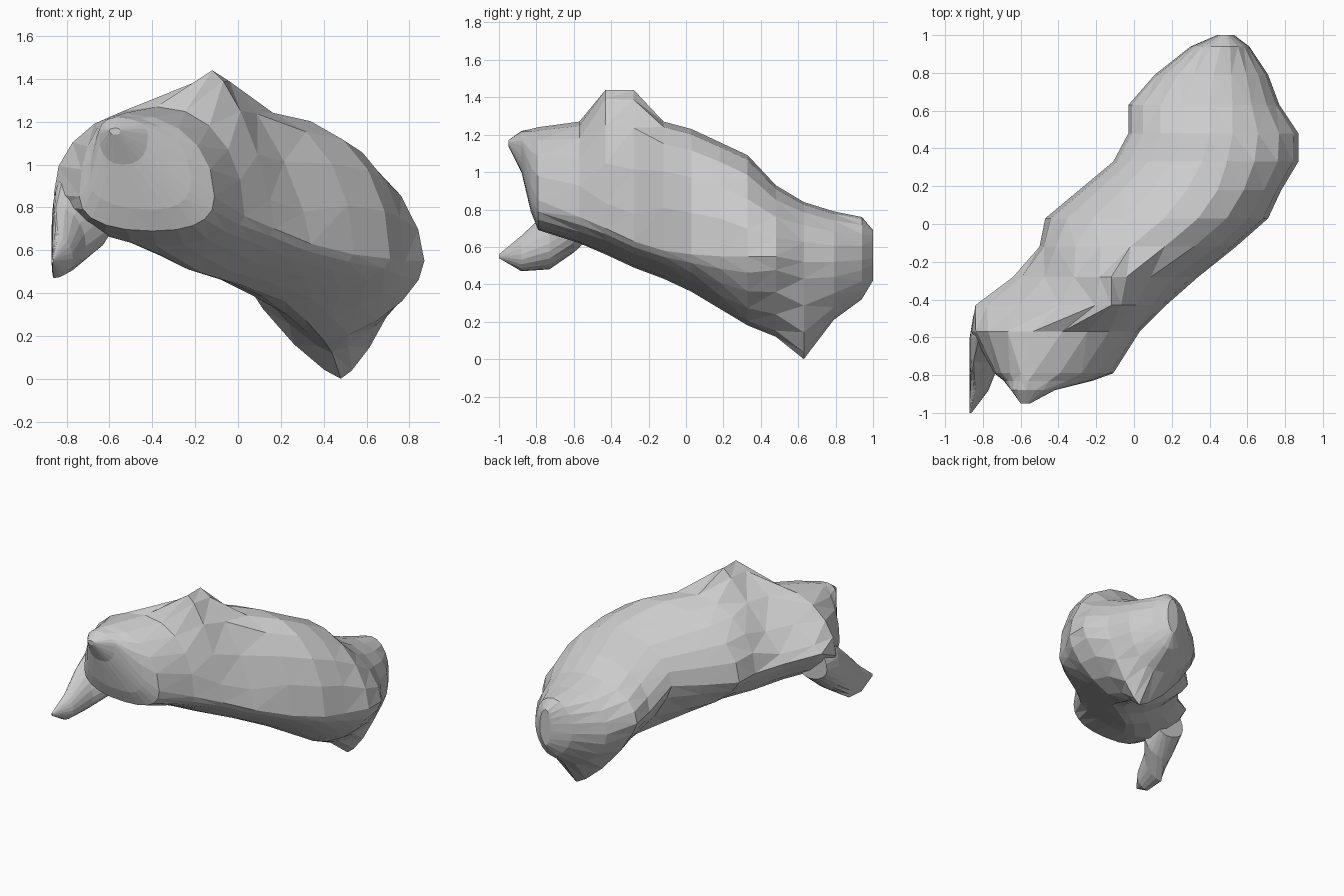
import bpy, bmesh, math

SEGMENTS = 20


def section(y, x0, x1, z0, z1, xt, xb, zs, top=(2, 2), low=(2, 2), tilt=0.0):
    """Lopsided ring through its extremes; top/low hold (left, right) roundness."""
    ring = []
    for i in range(SEGMENTS):
        a = 2 * math.pi * i / SEGMENTS
        c, s = math.cos(a), math.sin(a)
        upper = s >= 0
        p = 2 / (top if upper else low)[c > 0]
        xc = xt if upper else xb
        x = xc + abs(c) ** p * ((x1 - xc) if c > 0 else (x0 - xc))
        zm = zs + tilt * (x1 - x) / (x1 - x0)     # left side sits higher
        z = zm + abs(s) ** p * ((z1 if upper else z0) - zm)
        ring.append((x, y, z))
    return ring


def loft(name, rings):
    bm = bmesh.new()
    loops = [[bm.verts.new(p) for p in r] for r in rings]
    for a, b in zip(loops, loops[1:]):
        for i in range(SEGMENTS):
            j = (i + 1) % SEGMENTS
            bm.faces.new((a[i], a[j], b[j], b[i]))
    bm.faces.new(loops[0])
    bm.faces.new(loops[-1][::-1])
    bmesh.ops.recalc_face_normals(bm, faces=bm.faces)
    bmesh.ops.triangulate(bm, faces=bm.faces)
    mesh = bpy.data.meshes.new(name)
    bm.to_mesh(mesh)
    bm.free()
    obj = bpy.data.objects.new(name, mesh)
    bpy.context.collection.objects.link(obj)
    return obj


# Main lump: y, left, right, bottom, top, x of crest, x of keel, height of widest line
BODY = [
    (-0.95, -0.60, -0.55, 1.14, 1.17, -0.57, -0.57, 1.16),
    (-0.88, -0.65, -0.42, 1.00, 1.22, -0.57, -0.54, 1.14),
    (-0.83, -0.69, -0.22, 0.79, 1.23, -0.56, -0.40, 0.93),
    (-0.79, -0.74, -0.11, 0.69, 1.24, -0.53, -0.40, 0.85),
    (-0.57, -0.86, 0.03, 0.62, 1.27, -0.38, -0.38, 0.76),
    (-0.43, -0.84, 0.17, 0.56, 1.44, -0.12, -0.28, 0.70),
    (-0.28, -0.64, 0.34, 0.49, 1.44, -0.12, -0.16, 0.63),
    (-0.12, -0.50, 0.54, 0.43, 1.27, -0.02, 0.04, 0.58),
    (0.03, -0.47, 0.71, 0.36, 1.23, 0.16, 0.22, 0.56),
    (0.18, -0.29, 0.78, 0.27, 1.16, 0.28, 0.32, 0.55),
    (0.33, -0.11, 0.87, 0.18, 1.09, 0.36, 0.40, 0.55),
    (0.48, -0.03, 0.87, 0.12, 0.93, 0.40, 0.44, 0.55),
    (0.63, -0.03, 0.77, 0.00, 0.84, 0.40, 0.48, 0.52),
    (0.79, 0.11, 0.71, 0.21, 0.79, 0.42, 0.48, 0.52),
    (0.94, 0.30, 0.61, 0.32, 0.76, 0.46, 0.48, 0.53),
    (1.00, 0.44, 0.53, 0.42, 0.69, 0.48, 0.48, 0.54),
]
rings = []
for row in BODY:
    y = row[0]
    top, low, tilt = (2.1, 2.1), (1.75, 1.75), 0.0
    if y < -0.7:                       # blunt front face
        low = (2.3, 2.5)
    elif y < -0.5:
        low, tilt = (1.6, 2.0), 0.10
    elif y < 0.4:                      # undercut left flank
        low, tilt = (1.25, 1.7), 0.22
    elif y < 0.75:                     # pointed foot
        low, tilt = (1.25, 1.35), 0.06
    if -0.5 < y < -0.2:                # sharp hump
        top = (1.1, 1.35)
    elif 0.2 < y < 0.6:
        top = (2.1, 1.75)
    rings.append(section(*row, top, low, tilt))
loft("lumpy_body", rings)

# Small spur hanging from the front left corner
SPUR = [
    (-1.00, -0.87, -0.86, 0.54, 0.56, -0.865, -0.865, 0.55),
    (-0.88, -0.87, -0.77, 0.47, 0.66, -0.84, -0.86, 0.56),
    (-0.73, -0.87, -0.71, 0.48, 0.80, -0.85, -0.86, 0.62),
    (-0.60, -0.87, -0.60, 0.57, 0.93, -0.82, -0.76, 0.70),
    (-0.48, -0.85, -0.60, 0.68, 0.92, -0.74, -0.70, 0.78),
]
loft("front_spur", [section(*row) for row in SPUR])
